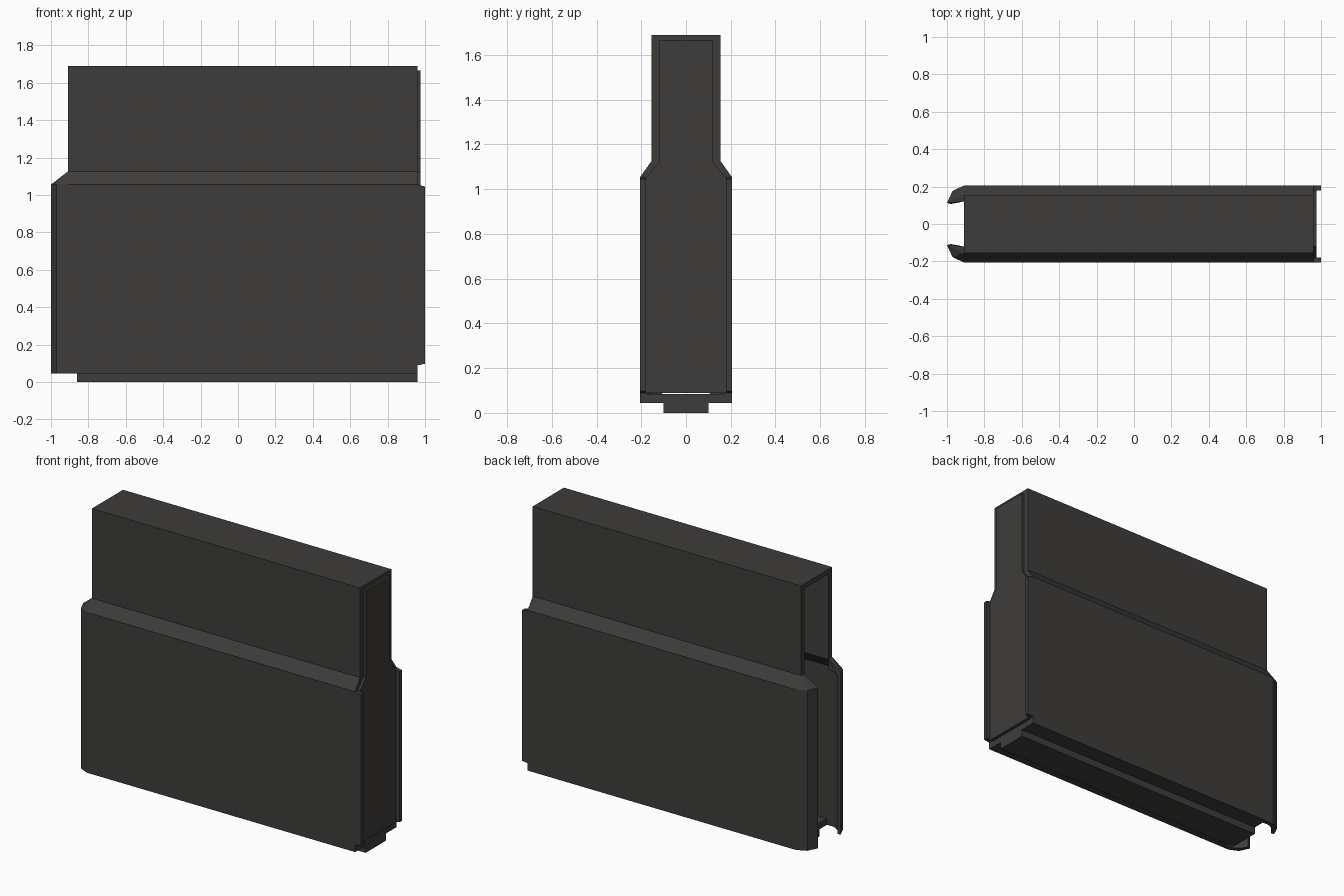
import bpy, bmesh
from mathutils import Vector

if "Cube" in bpy.data.objects:
    bpy.data.objects.remove(bpy.data.objects["Cube"])

mat = bpy.data.materials.new("dark_grey")
mat.diffuse_color = (0.048, 0.046, 0.044, 1)
mat.use_nodes = True
mat.node_tree.nodes["Principled BSDF"].inputs["Base Color"].default_value = mat.diffuse_color


def finish(bm, name):
    bmesh.ops.recalc_face_normals(bm, faces=bm.faces[:])
    me = bpy.data.meshes.new(name)
    bm.to_mesh(me)
    bm.free()
    me.materials.append(mat)
    ob = bpy.data.objects.new(name, me)
    bpy.context.collection.objects.link(ob)
    return ob


def prism(name, points, offset):
    """Extrude a flat polygon along an offset vector."""
    bm = bmesh.new()
    face = bm.faces.new([bm.verts.new(p) for p in points])
    new = bmesh.ops.extrude_face_region(bm, geom=[face])["geom"]
    verts = [v for v in new if isinstance(v, bmesh.types.BMVert)]
    bmesh.ops.translate(bm, vec=Vector(offset), verts=verts)
    return finish(bm, name)


def along_x(name, half, x0, x1):
    """Symmetric (y, z) half profile extruded along x."""
    loop = half + [(-y, z) for y, z in reversed(half)]
    return prism(name, [(x0, y, z) for y, z in loop], (x1 - x0, 0, 0))


def mirror_y(ob):
    m = ob.modifiers.new("mirror", 'MIRROR')
    m.use_axis = (False, True, False)


# Stepped shell, one inverted U: outer outline up, inner outline back down
outer = [(.205, .045), (.205, 1.055), (.155, 1.125), (.155, 1.69)]
inner = [(.12, 1.66), (.12, 1.12), (.175, 1.05), (.175, .045)]
loop = (outer + [(-y, z) for y, z in reversed(outer)]
        + [(-y, z) for y, z in reversed(inner)] + inner)
prism("shell", [(-.91, y, z) for y, z in loop], (1.87, 0, 0))

# Floor with hollow rail below, closed at the right end
along_x("floor_rail", [(.07, .03), (.07, .085), (.175, .085), (.175, .045),
                       (.1, .045), (.1, 0)], -.86, .96)
along_x("rail_end_block", [(.07, .03), (.07, .085)], .92, .96)

# Right end panel
along_x("end_panel", [(.18, .09), (.18, 1.05), (.12, 1.12), (.12, 1.665)],
        .945, .975)

# Right side flanges
mirror_y(prism("side_flange", [(.96, .18, .09), (1, .18, .097),
                               (1, .18, 1.045), (.96, .18, 1.055)],
               (0, .025, 0)))

# Left inward-curving lips
lip = [(-.91, .205), (-.97, .177), (-1, .113), (-.98, .107),
       (-.95, .15), (-.91, .175)]
mirror_y(prism("curled_lip", [(x, y, .045) for x, y in lip], (0, 0, 1.01)))

# Sloped caps over the lips
bm = bmesh.new()
base = lip[:4] + [(-.95, .12), (-.91, .12)]
for p in [(x, y, 1.055) for x, y in base] + [(-.91, .155, 1.125),
                                             (-.91, .12, 1.125)]:
    bm.verts.new(p)
bmesh.ops.convex_hull(bm, input=bm.verts[:])
mirror_y(finish(bm, "lip_cap"))
